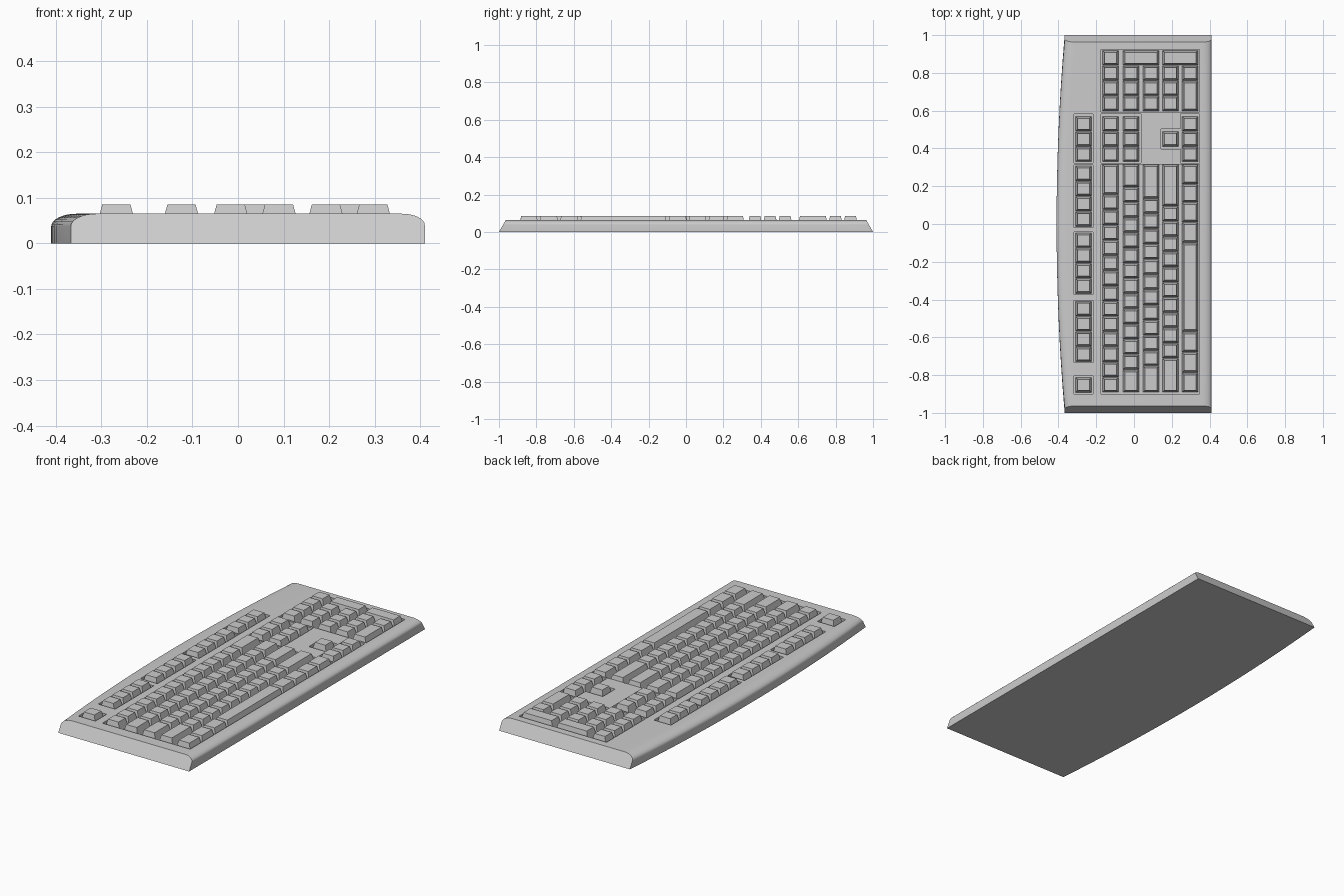
import bpy, bmesh, math

if "Cube" in bpy.data.objects:
    bpy.data.objects.remove(bpy.data.objects["Cube"])

U = 0.0805            # one key unit along y
Y0 = -0.892           # edge of the key field
ROWS = [-0.124, -0.016, 0.09, 0.193, 0.297]
FN_X = -0.267
FLOOR, DECK, KEYTOP = 0.04, 0.065, 0.085

grey = bpy.data.materials.new("light_grey")
grey.diffuse_color = (0.6, 0.6, 0.6, 1)
grey.use_nodes = True
grey.node_tree.nodes["Principled BSDF"].inputs["Base Color"].default_value = grey.diffuse_color


def make(name, bm):
    bmesh.ops.recalc_face_normals(bm, faces=bm.faces[:])
    me = bpy.data.meshes.new(name)
    bm.to_mesh(me)
    bm.free()
    me.materials.append(grey)
    ob = bpy.data.objects.new(name, me)
    bpy.context.collection.objects.link(ob)
    return ob


def loft(bm, rings):
    """Closed skin through rings of equal length, capped at both ends."""
    vs = [[bm.verts.new(p) for p in r] for r in rings]
    n = len(vs[0])
    for a, b in zip(vs, vs[1:]):
        for i in range(n):
            j = (i + 1) % n
            bm.faces.new((a[i], a[j], b[j], b[i]))
    bm.faces.new(vs[0])
    bm.faces.new(vs[-1])


# Case: rounded cross-section swept along y, bowed back edge, sloped ends
def section(t):
    left = -0.367 - 0.043 * (1 - t * t)
    pts = [(left, 0)]
    N = 8
    for i in range(N + 1):
        a = math.pi / 2 * i / N
        pts.append((left + 0.055 * (1 - math.cos(a)), 0.037 + 0.028 * math.sin(a)))
    for i in range(N + 1):
        a = math.pi / 2 * (1 - i / N)
        pts.append((0.36 + 0.05 * math.cos(a), 0.04 + 0.025 * math.sin(a)))
    pts.append((0.41, 0))
    return [(x, t * (1 - 0.037 * z / DECK), z) for x, z in pts]


bm = bmesh.new()
loft(bm, [section(-1 + i / 8) for i in range(17)])
case = make("case", bm)


# Key wells cut into the deck
def rect(x0, x1, y0, y1):
    return [(x0, y0), (x1, y0), (x1, y1), (x0, y1)]


wells = [rect(-0.175, 0.346, -0.9, 0.314),
         rect(-0.175, 0.038, 0.322, 0.582),
         rect(-0.175, 0.346, 0.593, 0.923),
         [(0.245, 0.322), (0.346, 0.322), (0.346, 0.582), (0.245, 0.582),
          (0.245, 0.502), (0.142, 0.502), (0.142, 0.398), (0.245, 0.398)]]
for y0, y1 in [(-0.9, -0.804), (-0.732, -0.404), (-0.374, -0.043),
               (-0.019, 0.313), (0.322, 0.582)]:
    wells.append(rect(-0.318, -0.217, y0, y1))
bm = bmesh.new()
for w in wells:
    loft(bm, [[(x, y, z) for x, y in w] for z in (FLOOR, 0.12)])
cutter = make("well_cutter", bm)
cutter.hide_render = True
mod = case.modifiers.new("wells", "BOOLEAN")
mod.operation = 'DIFFERENCE'
mod.solver = 'EXACT'
mod.object = cutter
bpy.context.view_layer.objects.active = case
case.select_set(True)
bpy.ops.object.modifier_apply(modifier="wells")
bpy.data.objects.remove(cutter)
bpy.ops.object.shade_smooth_by_angle(angle=math.radians(30))


# Keys: tapered blocks grouped by area
def key(bm, x, y, wy=1.0, lx=0.0):
    rings = []
    for z, hx, gap in ((FLOOR, 0.043, 0.003), (KEYTOP, 0.031, 0.0225)):
        hx += lx / 2
        hy = (wy * U - gap) / 2
        rings.append([(px, py, z) for px, py in rect(x - hx, x + hx, y - hy, y + hy)])
    loft(bm, rings)


# Main typing block
bm = bmesh.new()
layout = [[1] * 13 + [2],
          [1.5] + [1] * 12 + [1.5],
          [1.75] + [1] * 11 + [2.25],
          [2.25] + [1] * 10 + [2.75],
          [1.3, 1.35, 1.35, 5.85, 1.35, 1.3, 1.2, 1.3]]
for x, widths in zip(ROWS, layout):
    y = Y0
    for w in widths:
        key(bm, x, y + w * U / 2, w)
        y += w * U
make("typing_keys", bm)

# Function row
bm = bmesh.new()
for start, count in [(-0.852, 1), (-0.69, 4), (-0.328, 4), (0.026, 4), (0.369, 3)]:
    for i in range(count):
        key(bm, FN_X, start + i * U)
make("function_keys", bm)

# Navigation and arrow keys
bm = bmesh.new()
for x in (ROWS[0], ROWS[1], ROWS[4]):
    for i in range(3):
        key(bm, x, 0.369 + i * U)
key(bm, ROWS[3], 0.45)
make("navigation_keys", bm)

# Number pad, with double-size keys
bm = bmesh.new()
P = 0.638
for x in ROWS[:4]:
    for i in range(3):
        key(bm, x, P + i * U)
key(bm, ROWS[0], P + 3 * U)
for a, b in ((1, 2), (3, 4)):
    key(bm, (ROWS[a] + ROWS[b]) / 2, P + 3 * U, 1, ROWS[b] - ROWS[a])
key(bm, ROWS[4], P + U / 2, 2)
key(bm, ROWS[4], P + 2 * U)
make("number_pad_keys", bm)
